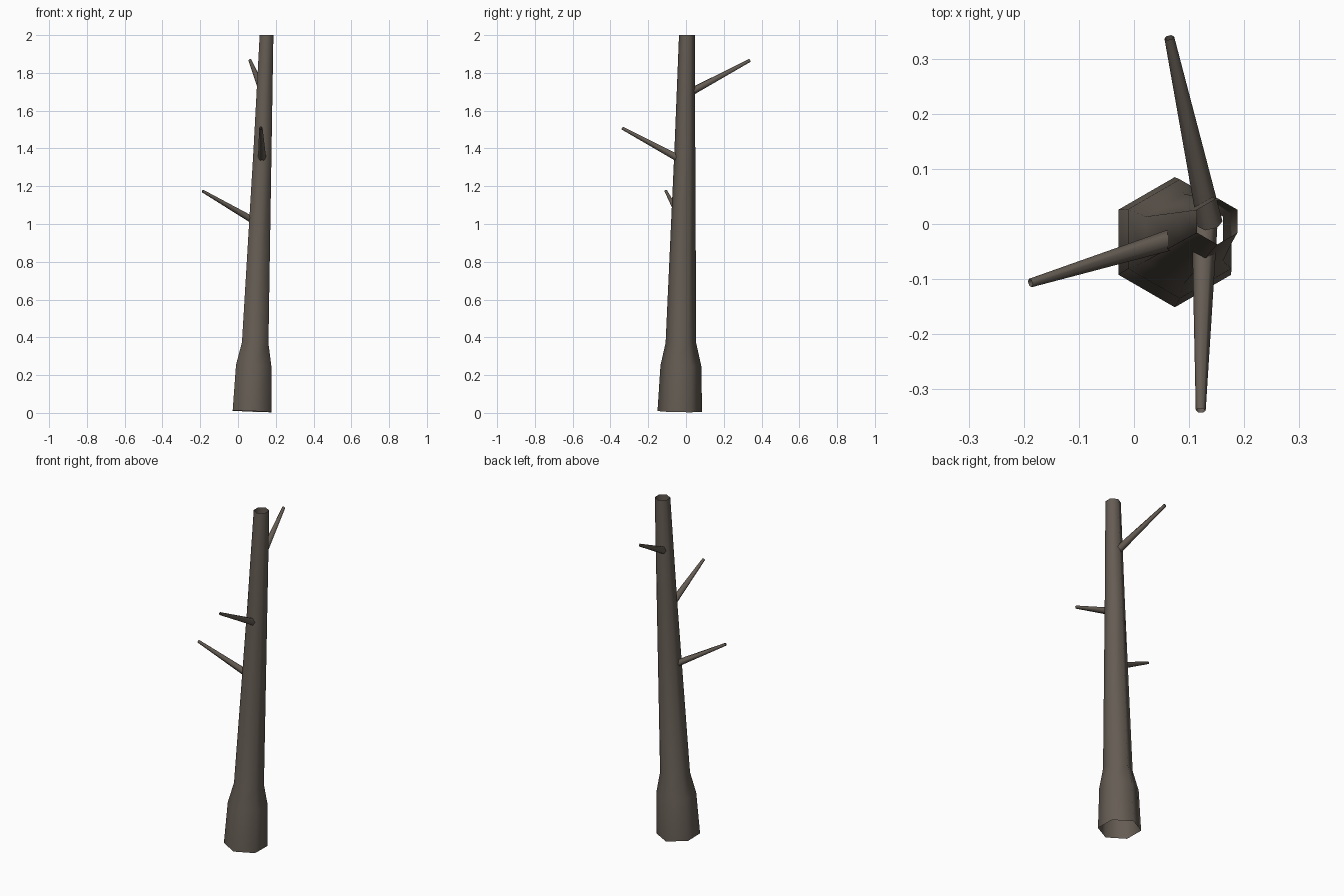
import bpy
from math import cos, sin, pi
from mathutils import Vector

if "Cube" in bpy.data.objects:
    bpy.data.objects.remove(bpy.data.objects["Cube"])

bark = bpy.data.materials.new("bark")
bark.diffuse_color = (0.13, 0.108, 0.088, 1)
bark.use_nodes = True
bark.node_tree.nodes["Principled BSDF"].inputs["Base Color"].default_value = bark.diffuse_color


def tube(name, rings):
    """Open tube through equally sized rings of points, smooth shaded."""
    n = len(rings[0])
    verts = [p for ring in rings for p in ring]
    faces = [(k * n + i, k * n + (i + 1) % n, (k + 1) * n + (i + 1) % n, (k + 1) * n + i)
             for k in range(len(rings) - 1) for i in range(n)]
    mesh = bpy.data.meshes.new(name)
    mesh.from_pydata(verts, [], faces)
    mesh.polygons.foreach_set("use_smooth", [True] * len(faces))
    mesh.materials.append(bark)
    obj = bpy.data.objects.new(name, mesh)
    bpy.context.collection.objects.link(obj)
    return obj


def trunk_ring(x, y, z, r, tilt):
    pts = []
    for i in range(6):
        a = pi / 2 + i * pi / 3
        dx, dy = r * cos(a), r * sin(a)
        pts.append((x + dx, y + dy, z - tilt * (dx + dy * 0.4)))
    return pts


def branch(name, start, end, r0, r1, sides=6):
    start, end = Vector(start), Vector(end)
    axis = (end - start).normalized()
    u = axis.cross(Vector((0, 0, 1))).normalized()
    v = u.cross(axis)
    ring = lambda c, r: [c + r * (cos(2 * pi * i / sides) * u + sin(2 * pi * i / sides) * v)
                         for i in range(sides)]
    return tube(name, [ring(start, r0), ring(end, r1)])


# Leaning hollow trunk with flared foot: x, y, z, radius, ring tilt
profile = [
    (0.074, -0.033, 0.008, 0.118, 0.04),
    (0.083, -0.027, 0.25, 0.108, 0.04),
    (0.091, -0.027, 0.37, 0.081, 0.03),
    (0.130, -0.006, 1.40, 0.055, 0.0),
    (0.151, 0.005, 2.0, 0.042, 0.0),
]
tube("trunk", [trunk_ring(*p) for p in profile])

# Bare branches growing from the trunk axis
branch("left_branch", (0.114, -0.014, 1.00), (-0.188, -0.107, 1.175), 0.021, 0.008)
branch("front_branch", (0.128, -0.008, 1.33), (0.121, -0.338, 1.508), 0.023, 0.009)
branch("back_branch", (0.138, 0.0, 1.685), (0.064, 0.338, 1.866), 0.023, 0.009)
